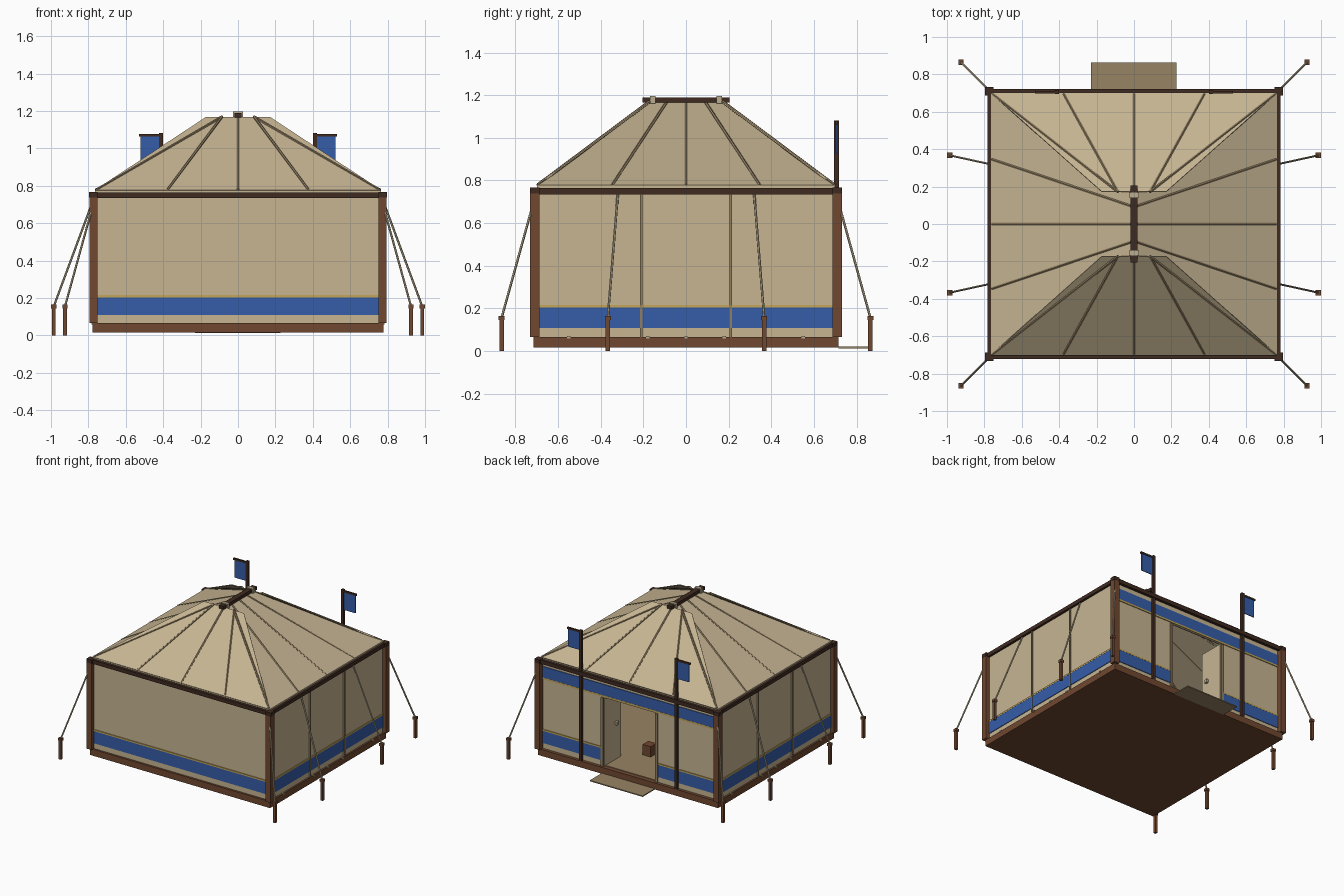
import bpy, bmesh
from mathutils import Vector

cube = bpy.data.objects.get("Cube")
if cube:
    bpy.data.objects.remove(cube, do_unlink=True)


def material(name, r, g, b):
    m = bpy.data.materials.new(name)
    m.use_nodes = True
    m.diffuse_color = (r, g, b, 1)
    m.node_tree.nodes["Principled BSDF"].inputs["Base Color"].default_value = (r, g, b, 1)
    return m


canvas = material("tan canvas", 0.57, 0.46, 0.29)
blue = material("blue cloth", 0.035, 0.11, 0.39)
gold = material("gold trim", 0.55, 0.38, 0.1)
wood = material("brown wood", 0.16, 0.065, 0.03)
dark = material("dark wood", 0.05, 0.024, 0.015)
seam = material("seam brown", 0.28, 0.21, 0.12)
rope = material("rope", 0.5, 0.42, 0.28)
mat = material("woven mat", 0.31, 0.23, 0.125)


def finish(name, bm, m):
    bmesh.ops.recalc_face_normals(bm, faces=bm.faces)
    me = bpy.data.meshes.new(name)
    bm.to_mesh(me)
    bm.free()
    me.materials.append(m)
    ob = bpy.data.objects.new(name, me)
    bpy.context.collection.objects.link(ob)
    return ob


def box(name, m, x, y, z):
    """Box from (low, high) ranges on each axis."""
    bm = bmesh.new()
    bmesh.ops.create_cube(bm, size=1)
    for v in bm.verts:
        v.co = [r[0] + (c + 0.5) * (r[1] - r[0]) for c, r in zip(v.co, (x, y, z))]
    return finish(name, bm, m)


def block(name, m, cx, cy, half, z):
    return box(name, m, (cx - half, cx + half), (cy - half, cy + half), z)


def rod(name, m, p, q, radius, sides=6):
    p, q = Vector(p), Vector(q)
    bm = bmesh.new()
    bmesh.ops.create_cone(bm, cap_ends=True, segments=sides, radius1=radius,
                          radius2=radius, depth=(q - p).length)
    turn = (q - p).to_track_quat('Z', 'Y')
    for v in bm.verts:
        v.co = turn @ v.co + (p + q) / 2
    return finish(name, bm, m)


def panel(name, m, points):
    bm = bmesh.new()
    bm.faces.new([bm.verts.new(p) for p in points])
    ob = finish(name, bm, m)
    mod = ob.modifiers.new("thickness", 'SOLIDIFY')
    mod.thickness, mod.offset = 0.006, 0
    return ob


FLOOR, EAVE, TOP = 0.065, 0.775, 1.165
WX, WY = 0.765, 0.7          # wall planes
BAND, TRIM = (0.108, 0.203), (0.203, 0.215)

# Platform, mat and a small stool inside
box("platform", wood, (-0.778, 0.778), (-0.716, 0.716), (0.015, FLOOR))
box("floor_cover", mat, (-0.75, 0.75), (-0.68, 0.68), (FLOOR, FLOOR + 0.004))
box("entrance_mat", mat, (-0.23, 0.226), (0.716, 0.863), (0.012, 0.02))
block("stool", wood, 0.07, 0.35, 0.035, (FLOOR, 0.15))

# Front wall with its band
box("front_wall", canvas, (-WX, WX), (-WY, -WY + 0.01), (FLOOR, EAVE))
box("front_band", blue, (-WX, WX), (-WY - 0.005, -WY), BAND)
box("front_trim", gold, (-WX, WX), (-WY - 0.006, -WY), TRIM)

# Back wall: two halves and a header around the doorway
DOOR, HEAD, BY = 0.235, 0.6, 0.692
for s, side in ((1, "left"), (-1, "right")):
    span = sorted((s * DOOR, s * WX))
    box(f"back_wall_{side}", canvas, span, (BY - 0.01, BY), (FLOOR, EAVE))
    box(f"back_band_{side}", blue, span, (BY, BY + 0.005), BAND)
    box(f"back_trim_{side}", gold, span, (BY, BY + 0.006), TRIM)
    # Door post and the flap folded inward, tied with rope
    block(f"door_post_{side}", seam, s * DOOR, BY, 0.01, (FLOOR, HEAD))
    box(f"door_flap_{side}", canvas, sorted((s * 0.218, s * 0.226)),
        (BY - 0.2, BY), (FLOOR, HEAD))
    block(f"flap_tie_{side}", rope, s * 0.213, BY - 0.14, 0.013, (0.34, 0.365))
box("door_header", canvas, (-DOOR, DOOR), (BY - 0.01, BY), (HEAD, EAVE))
box("back_upper_band", blue, (-WX, WX), (BY, BY + 0.005), (0.62, 0.705))
box("back_upper_trim", gold, (-WX, WX), (BY, BY + 0.006), (0.607, 0.62))

# Side walls with bands, seam poles and pegs
for s, side in ((1, "left"), (-1, "right")):
    def layer(name, m, a, b, y, z):
        box(f"{side}_{name}", m, sorted((s * a, s * b)), y, z)
    layer("wall", canvas, WX - 0.01, WX, (-WY, WY), (FLOOR, EAVE))
    layer("band", blue, WX, WX + 0.005, (-WY, WY), BAND)
    layer("trim", gold, WX, WX + 0.006, (-WY, WY), TRIM)
    layer("beam", dark, 0.755, 0.782, (-WY, WY), (0.735, 0.765))
    for y in (-0.21, 0.21):
        layer("wall_pole", seam, WX, WX + 0.01, (y - 0.006, y + 0.006), (FLOOR, 0.74))
    for y in (-0.55, -0.18, 0, 0.18, 0.55):
        layer("peg", rope, WX, 0.782, (y - 0.008, y + 0.008), (0.058, 0.07))

# Front and back beams
for s, end in ((1, "back"), (-1, "front")):
    box(f"{end}_beam", dark, (-0.78, 0.78), sorted((s * 0.7, s * 0.722)), (0.735, 0.765))

# Corner posts, stakes and guy ropes
for sx in (-1, 1):
    for sy in (-1, 1):
        block("corner_post", wood, sx * 0.773, sy * 0.71, 0.022, (FLOOR, 0.76))
        block("post_cap", dark, sx * 0.773, sy * 0.71, 0.023, (0.738, 0.767))
        for x, y, start in ((0.925, 0.865, (0.78, 0.72, 0.68)),
                            (0.985, 0.367, (0.77, 0.32, 0.735))):
            block("stake", wood, sx * x, sy * y, 0.01, (0, 0.15))
            block("stake_head", wood, sx * x, sy * y, 0.014, (0.145, 0.165))
            rod("guy_rope", rope, (sx * start[0], sy * start[1], start[2]),
                (sx * x, sy * y, 0.155), 0.006)

# Roof: end panels overlap the side panels with free upper corners
for s, end in ((1, "back"), (-1, "front")):
    panel(f"roof_{end}", canvas, [(-WX, s * WY, EAVE), (WX, s * WY, EAVE),
                                  (0.172, s * 0.172, TOP), (-0.172, s * 0.172, TOP)])
    for low, high in ((-0.755, -0.085), (-0.375, -0.085), (0, 0), (0.375, 0.085), (0.755, 0.085)):
        rod(f"{end}_rafter", seam, (low, s * (WY - 0.005), EAVE + 0.004),
            (high, s * 0.172, TOP + 0.004), 0.008)
for s, side in ((1, "left"), (-1, "right")):
    panel(f"roof_{side}", canvas, [(s * WX, -WY, EAVE), (s * WX, WY, EAVE),
                                   (0, 0.172, TOP), (0, -0.172, TOP)])
    for low, high in ((-0.345, -0.09), (0, 0), (0.345, 0.09)):
        rod(f"{side}_rafter", seam, (s * (WX - 0.005), low, EAVE + 0.002),
            (0, high, TOP + 0.002), 0.008)

# Ridge beam with rope lashings
box("ridge_beam", dark, (-0.02, 0.02), (-0.205, 0.205), (TOP, 1.19))
for y in (-0.155, 0.155):
    box("ridge_lashing", rope, (-0.028, 0.028), (y - 0.013, y + 0.013), (1.16, 1.196))

# Banner poles beside the doorway
for s, side in ((1, "left"), (-1, "right")):
    block(f"banner_pole_{side}", dark, s * 0.412, 0.706, 0.011, (FLOOR, 1.082))
    box(f"banner_bar_{side}", dark, sorted((s * 0.41, s * 0.53)), (0.698, 0.712), (1.062, 1.076))
    box(f"banner_{side}", blue, sorted((s * 0.42, s * 0.522)), (0.702, 0.708), (0.925, 1.065))
